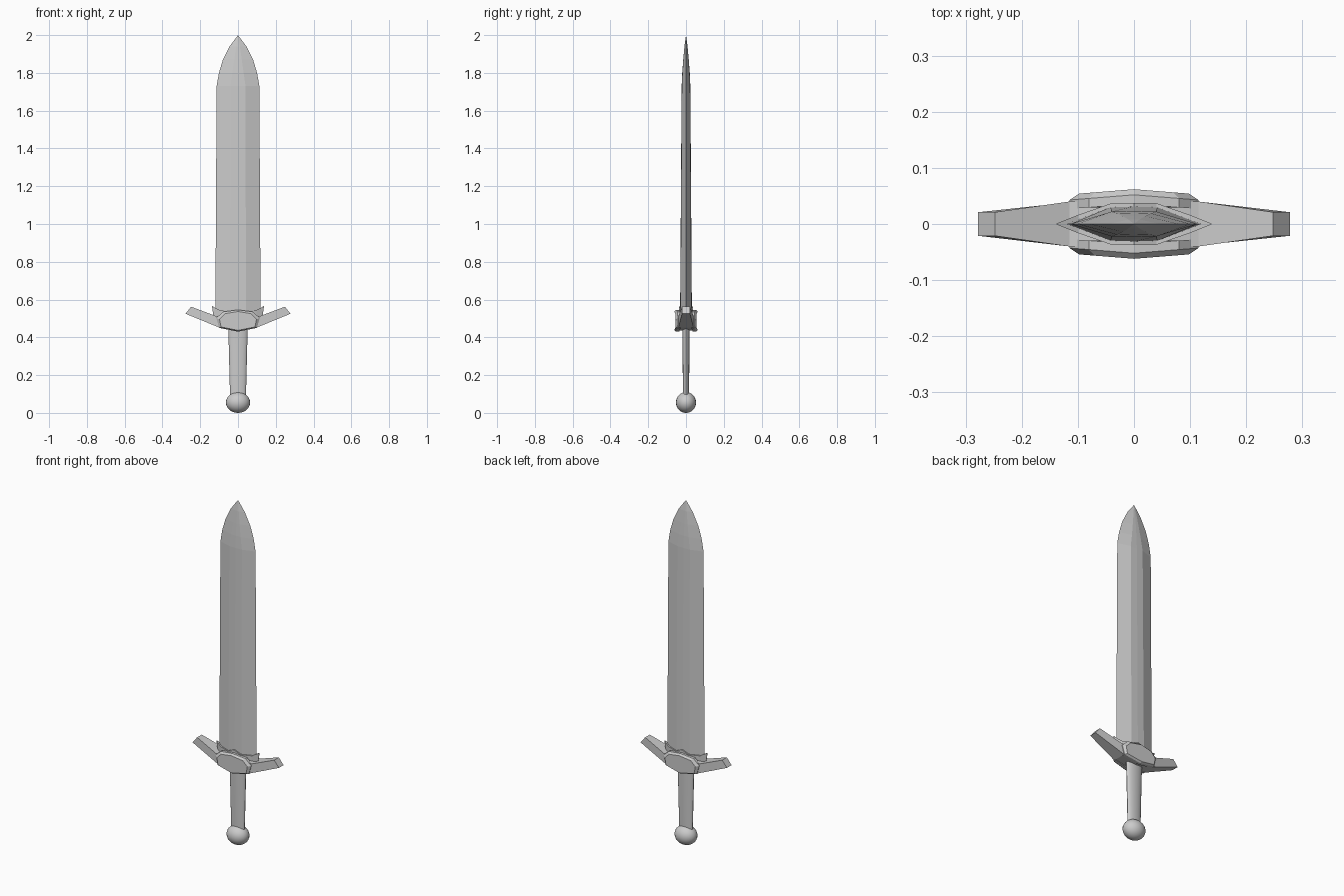
import bpy, bmesh
from mathutils import Matrix

if "Cube" in bpy.data.objects:
    bpy.data.objects.remove(bpy.data.objects["Cube"])


def loft(name, rings, smooth=False):
    """Skin a list of equal-length point rings and cap both ends."""
    bm = bmesh.new()
    vr = [[bm.verts.new(p) for p in r] for r in rings]
    n = len(rings[0])
    for a, b in zip(vr, vr[1:]):
        for i in range(n):
            j = (i + 1) % n
            bm.faces.new((a[i], a[j], b[j], b[i]))
    bm.faces.new(vr[0])
    bm.faces.new(vr[-1])
    bmesh.ops.remove_doubles(bm, verts=bm.verts, dist=0.0002)
    return finish(name, bm, smooth)


def finish(name, bm, smooth=False):
    bmesh.ops.recalc_face_normals(bm, faces=bm.faces)
    me = bpy.data.meshes.new(name)
    bm.to_mesh(me)
    bm.free()
    ob = bpy.data.objects.new(name, me)
    bpy.context.collection.objects.link(ob)
    if smooth:
        bpy.ops.object.select_all(action='DESELECT')
        ob.select_set(True)
        bpy.context.view_layer.objects.active = ob
        bpy.ops.object.shade_smooth_by_angle()
    return ob


def crossbar(name, half):
    """Mirror-symmetric bar from sections (x_top, z_top, x_bottom, z_bottom, half_depth)."""
    secs = [(-a, b, -c, d, e) for a, b, c, d, e in reversed(half[1:])] + half
    return loft(name, [[(xt, -y, zt), (xt, y, zt), (xb, y, zb), (xb, -y, zb)]
                       for xt, zt, xb, zb, y in secs])


# Blade: flat-ridged hexagonal section, narrowing to a curved point
blade = [(0.48, 0.12, 0.030, 0.042), (1.73, 0.113, 0.022, 0.04),
         (1.80, 0.101, 0.019, 0.03), (1.87, 0.080, 0.014, 0.02),
         (1.94, 0.045, 0.008, 0.01), (2.0, 0, 0, 0)]
loft("blade", [[(w, 0, z), (f, t, z), (0, t * 1.05, z), (-f, t, z),
                (-w, 0, z), (-f, -t, z), (0, -t * 1.05, z), (f, -t, z)]
               for z, w, t, f in blade])

# Collar around the blade root, with raised ends and centre
crossbar("collar", [(0, 0.562, 0, 0.48, 0.037), (0.04, 0.545, 0.04, 0.48, 0.037),
                    (0.10, 0.545, 0.095, 0.49, 0.016), (0.138, 0.566, 0.13, 0.51, 0.001)])

# Guard arms
crossbar("guard_arms", [(0, 0.535, 0, 0.435, 0.042), (0.115, 0.512, 0.10, 0.452, 0.04),
                        (0.248, 0.562, 0.278, 0.525, 0.021)])

# Raised plates on the front and back of the guard
outer = [(0, 0.546), (0.08, 0.535), (0.115, 0.502), (0.10, 0.45), (0, 0.43),
         (-0.10, 0.45), (-0.115, 0.502), (-0.08, 0.535)]
inner = [(0, 0.537), (0.07, 0.525), (0.098, 0.496), (0.09, 0.455), (0, 0.437),
         (-0.09, 0.455), (-0.098, 0.496), (-0.07, 0.525)]
for side, label in ((-1, "front"), (1, "back")):
    def ring(pts, y0):
        return [(x, side * (y0 - 0.08 * abs(x)), z) for x, z in pts]
    loft("guard_plate_" + label, [ring(outer, 0.036), ring(outer, 0.052), ring(inner, 0.062)])

# Grip: flattened oval, slightly wider at the guard
bm = bmesh.new()
bmesh.ops.create_cone(bm, cap_ends=True, segments=24, radius1=0.042, radius2=0.052, depth=0.40,
                      matrix=Matrix.Translation((0, 0, 0.28)) @ Matrix.Diagonal((1, 0.38, 1, 1)))
finish("grip", bm, True)

# Pommel
bm = bmesh.new()
bmesh.ops.create_uvsphere(bm, u_segments=24, v_segments=16, radius=1,
                          matrix=Matrix.Translation((0, 0, 0.055)) @
                          Matrix.Diagonal((0.064, 0.053, 0.055, 1)))
finish("pommel", bm, True)
